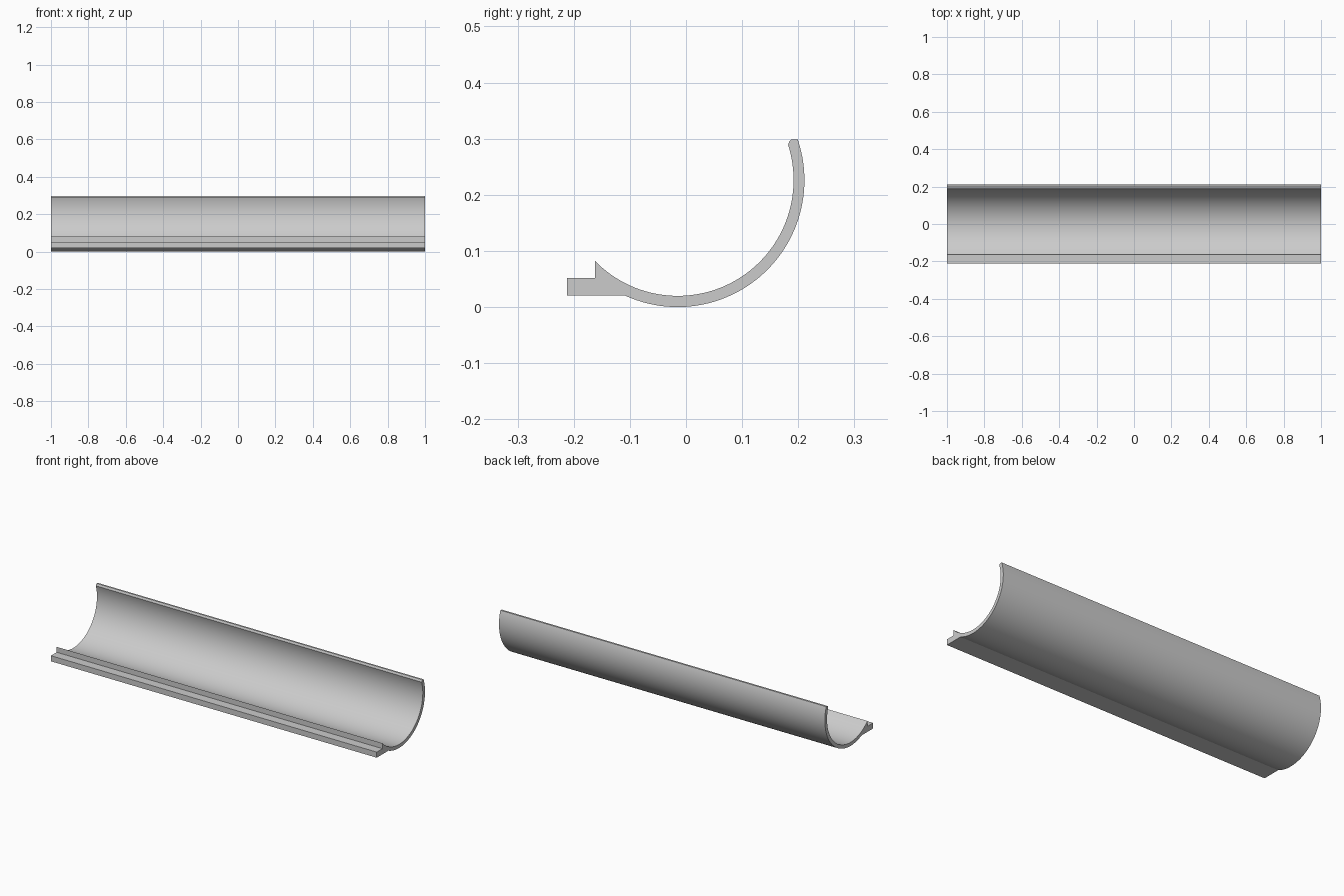
import bpy, bmesh
from math import atan2, radians, cos, sin, hypot

cube = bpy.data.objects.get("Cube")
if cube:
    bpy.data.objects.remove(cube, do_unlink=True)

HALF_LENGTH = 1.0
CENTRE = (-0.015, 0.226)


def arc(start, end, steps):
    """Points (y, z) around the trough centre, passing under the bottom."""
    cy, cz = CENTRE
    a0, a1 = (atan2(z - cz, y - cy) for y, z in (start, end))
    # keep both angles on the lower branch, so the arc runs through the bottom
    a0, a1 = (a if a < radians(90) else a - radians(360) for a in (a0, a1))
    r0, r1 = (hypot(y - cy, z - cz) for y, z in (start, end))
    pts = []
    for i in range(steps + 1):
        t = i / steps
        a, r = a0 + (a1 - a0) * t, r0 + (r1 - r0) * t
        pts.append((cy + r * cos(a), cz + r * sin(a)))
    return pts


# Cross-section: mounting flange, outer wall, rolled lip, inner wall
profile = [(-0.162, 0.052), (-0.212, 0.052), (-0.212, 0.021)]
profile += arc((-0.110, 0.021), (0.199, 0.299), 64)
profile += [(0.1885, 0.299), (0.1845, 0.296)]
profile += arc((0.182, 0.289), (-0.162, 0.082), 64)

# Extrude the section along the length
bm = bmesh.new()
section = bm.faces.new([bm.verts.new((-HALF_LENGTH, y, z)) for y, z in profile])
extruded = bmesh.ops.extrude_face_region(bm, geom=[section], use_keep_orig=True)
moved = [v for v in extruded["geom"] if isinstance(v, bmesh.types.BMVert)]
bmesh.ops.translate(bm, vec=(2 * HALF_LENGTH, 0, 0), verts=moved)
bmesh.ops.recalc_face_normals(bm, faces=bm.faces)
mesh = bpy.data.meshes.new("trough_channel")
bm.to_mesh(mesh)
bm.free()

trough = bpy.data.objects.new("trough_channel", mesh)
bpy.context.collection.objects.link(trough)

# Plain grey finish
grey = bpy.data.materials.new("light_grey")
grey.use_nodes = True
colour = (0.6, 0.6, 0.6, 1)
grey.diffuse_color = colour
grey.node_tree.nodes["Principled BSDF"].inputs["Base Color"].default_value = colour
mesh.materials.append(grey)

# Smooth curved walls, crisp flange and ends
bpy.ops.object.select_all(action="DESELECT")
trough.select_set(True)
bpy.context.view_layer.objects.active = trough
bpy.ops.object.shade_smooth_by_angle(angle=radians(20))
